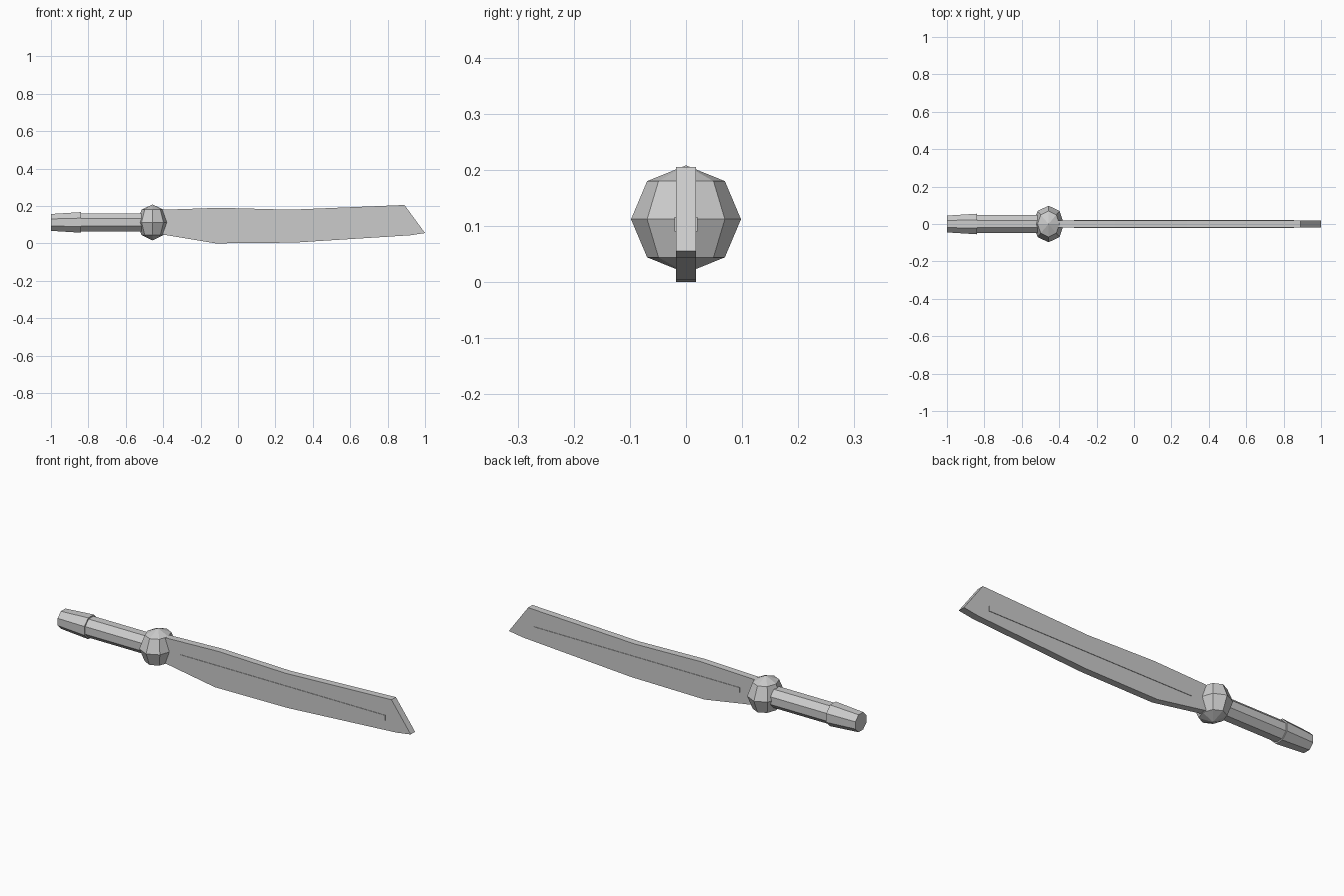
import bpy, bmesh, math
from mathutils import Vector

if "Cube" in bpy.data.objects:
    bpy.data.objects.remove(bpy.data.objects["Cube"])

AXIS_Z = 0.112  # height of the handle axis


def make_object(name, bm):
    bmesh.ops.recalc_face_normals(bm, faces=bm.faces)
    mesh = bpy.data.meshes.new(name)
    bm.to_mesh(mesh)
    bm.free()
    obj = bpy.data.objects.new(name, mesh)
    bpy.context.collection.objects.link(obj)
    return obj


def slab(name, profile, half):
    """Extrude an x-z profile symmetrically along y."""
    bm = bmesh.new()
    face = bm.faces.new([bm.verts.new((x, -half, z)) for x, z in profile])
    ext = bmesh.ops.extrude_face_region(bm, geom=[face])
    verts = [g for g in ext["geom"] if isinstance(g, bmesh.types.BMVert)]
    bmesh.ops.translate(bm, verts=verts, vec=Vector((0, 2 * half, 0)))
    return make_object(name, bm)


def octagon_bar(name, sections):
    """Closed eight-sided bar along x from (x, flat half-height) sections."""
    bm = bmesh.new()
    rings = []
    for x, half in sections:
        r = half / math.cos(math.pi / 8)
        angles = [math.pi / 8 + i * math.pi / 4 for i in range(8)]
        rings.append([bm.verts.new((x, r * math.cos(a), AXIS_Z + r * math.sin(a)))
                      for a in angles])
    for a, b in zip(rings, rings[1:]):
        for i in range(8):
            j = (i + 1) % 8
            bm.faces.new((a[i], a[j], b[j], b[i]))
    bm.faces.new(rings[0])
    bm.faces.new(rings[-1])
    return make_object(name, bm)


# Blade with slanted tip
slab("blade", [(-0.42, 0.179), (-0.10, 0.190), (0.28, 0.180), (0.89, 0.205),
               (1.0, 0.055), (0.92, 0.043), (0.30, 0.004), (-0.12, 0.0),
               (-0.42, 0.050)], 0.018)

# Thin raised strip along both blade faces
slab("blade_strip", [(-0.32, 0.090), (0.855, 0.090),
                     (0.855, 0.116), (-0.32, 0.116)], 0.0205)

# Handle and flared pommel
octagon_bar("handle", [(-0.85, 0.048), (-0.46, 0.048)])
octagon_bar("pommel", [(-1.0, 0.045), (-0.84, 0.055)])

# Faceted ball guard
bpy.ops.mesh.primitive_uv_sphere_add(segments=8, ring_count=4, radius=1,
                                     location=(-0.457, 0, AXIS_Z))
guard = bpy.context.object
guard.name = "guard"
guard.scale = (0.083, 0.098, 0.096)
